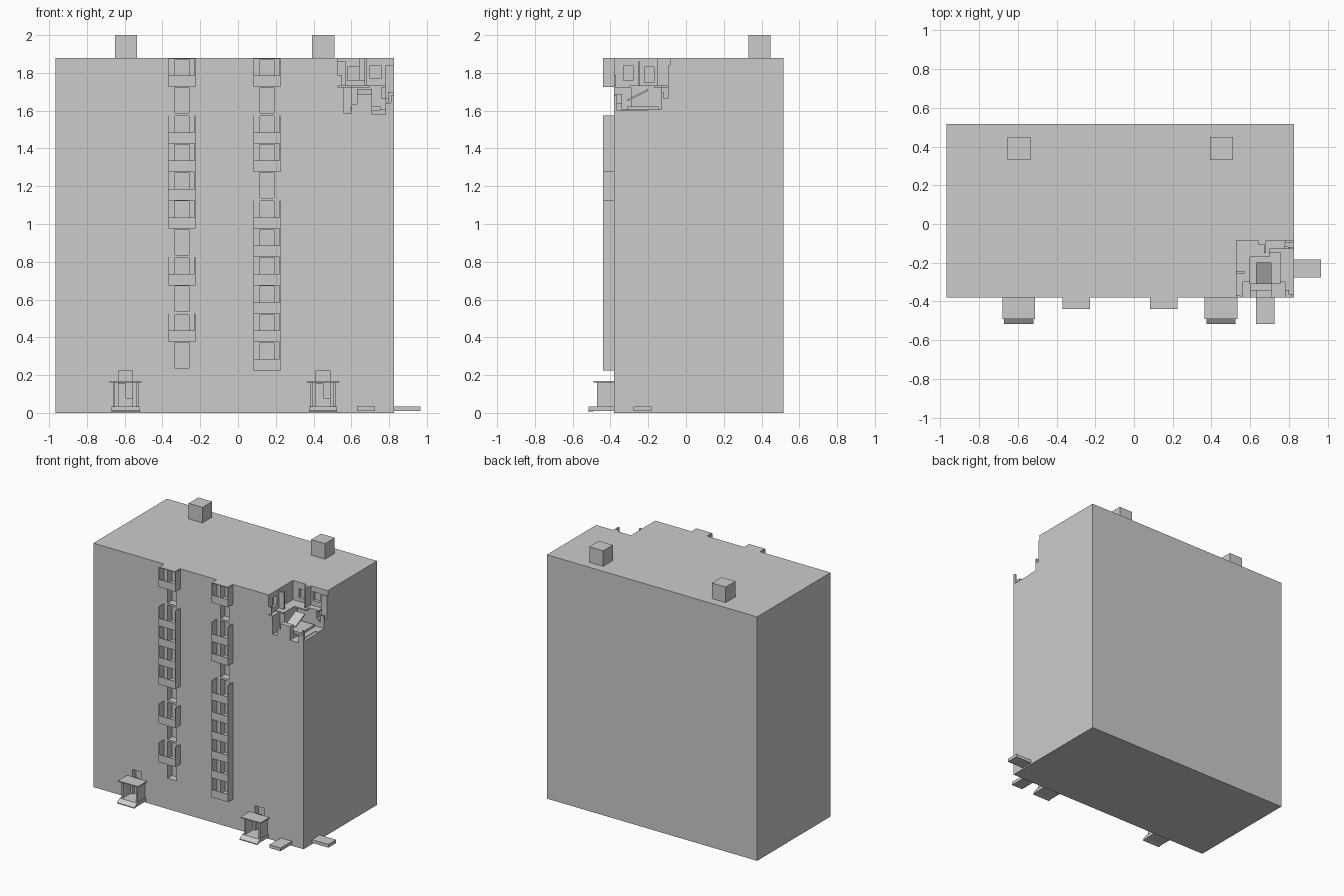
import bpy, bmesh
from mathutils import Vector

if "Cube" in bpy.data.objects:
    bpy.data.objects.remove(bpy.data.objects["Cube"])

FRONT = -0.38


def mesh_of_boxes(name, boxes):
    """One object made of boxes given as (x0, x1, y0, y1, z0, z1)."""
    bm = bmesh.new()
    for x0, x1, y0, y1, z0, z1 in boxes:
        vs = bmesh.ops.create_cube(bm, size=1)['verts']
        for v in vs:
            v.co = Vector(((x0 + x1) / 2 + v.co.x * (x1 - x0),
                           (y0 + y1) / 2 + v.co.y * (y1 - y0),
                           (z0 + z1) / 2 + v.co.z * (z1 - z0)))
    me = bpy.data.meshes.new(name)
    bm.to_mesh(me)
    bm.free()
    ob = bpy.data.objects.new(name, me)
    bpy.context.collection.objects.link(ob)
    return ob


def cut(target, boxes):
    """Subtract boxes from the target and discard the cutter."""
    cutter = mesh_of_boxes("cutter", boxes)
    cutter.hide_render = True
    mod = target.modifiers.new("cut", 'BOOLEAN')
    mod.operation = 'DIFFERENCE'
    mod.solver = 'EXACT'
    mod.use_self = True
    mod.object = cutter
    bpy.context.view_layer.objects.active = target
    bpy.ops.object.modifier_apply(modifier=mod.name)
    bpy.data.objects.remove(cutter)


def prism_x(name, x0, x1, profile):
    """Extrude a (y, z) profile along x."""
    bm = bmesh.new()
    face = bm.faces.new([bm.verts.new((x0, y, z)) for y, z in profile])
    res = bmesh.ops.extrude_face_region(bm, geom=[face])
    verts = [v for v in res['geom'] if isinstance(v, bmesh.types.BMVert)]
    bmesh.ops.translate(bm, verts=verts, vec=(x1 - x0, 0, 0))
    bmesh.ops.recalc_face_normals(bm, faces=bm.faces)
    me = bpy.data.meshes.new(name)
    bm.to_mesh(me)
    bm.free()
    ob = bpy.data.objects.new(name, me)
    bpy.context.collection.objects.link(ob)
    return ob


# Main block
block = mesh_of_boxes("apartment_block", [(-0.967, 0.825, FRONT, 0.515, 0, 1.88)])

# Door recesses on every storey, and the stairwell recess at each entrance
columns = {-0.297: {1, 3, 5, 6, 7, 8, 10}, 0.153: {0, 1, 2, 3, 4, 5, 7, 8, 10}}
entrances = (-0.595, 0.45)
recesses = []
for cx in columns:
    for k in range(11):
        z = 0.225 + 0.15 * k
        recesses.append((cx - 0.037, cx + 0.037, -0.5, FRONT + 0.055, z + 0.012, z + 0.147))
for cx in entrances:
    recesses.append((cx - 0.037, cx + 0.037, -0.5, FRONT + 0.04, 0.035, 0.225))
cut(block, recesses)

# Collapsed top corner: open room, then ragged lower edge
cut(block, [(0.528, 0.9, -0.5, -0.085, 1.725, 1.95)])
cut(block, [
    (0.60, 0.9, -0.34, -0.13, 1.605, 1.8),
    (0.56, 0.60, -0.5, -0.29, 1.585, 1.8),
    (0.59, 0.63, -0.5, -0.30, 1.635, 1.8),
    (0.62, 0.72, -0.5, -0.30, 1.685, 1.8),
    (0.71, 0.78, -0.5, -0.30, 1.58, 1.8),
    (0.77, 0.81, -0.5, -0.32, 1.64, 1.8),
    (0.80, 0.9, -0.365, -0.20, 1.60, 1.8),
    (0.78, 0.9, -0.21, -0.12, 1.645, 1.8),
    (0.76, 0.9, -0.13, -0.085, 1.665, 1.8),
    (0.80, 0.9, -0.5, -0.36, 1.68, 1.8),
])
# Broken openings in the room's two back walls
cut(block, [
    (0.58, 0.64, -0.2, -0.06, 1.76, 1.83),
    (0.70, 0.76, -0.2, -0.06, 1.77, 1.84),
    (0.50, 0.60, -0.22, -0.17, 1.75, 1.83),
    (0.50, 0.60, -0.33, -0.28, 1.76, 1.84),
])

# Floor slab and wall remnants inside the broken room
mesh_of_boxes("broken_floor", [
    (0.528, 0.60, -0.30, -0.085, 1.722, 1.732),
    (0.60, 0.70, -0.17, -0.085, 1.722, 1.732),
    (0.70, 0.78, -0.13, -0.085, 1.722, 1.732),
    (0.595, 0.755, -0.31, -0.145, 1.60, 1.622),
])
mesh_of_boxes("broken_walls", [
    (0.67, 0.682, -0.15, -0.085, 1.73, 1.88),
    (0.528, 0.57, -0.255, -0.243, 1.73, 1.86),
    (0.64, 0.67, -0.105, -0.085, 1.76, 1.88),
    (0.78, 0.825, -0.095, -0.085, 1.66, 1.84),
    (0.528, 0.55, -0.38, -0.37, 1.73, 1.79),
    (0.795, 0.825, -0.13, -0.12, 1.64, 1.70),
])
prism_x("fallen_slab", 0.63, 0.71,
        [(-0.31, 1.65), (-0.20, 1.705), (-0.20, 1.715), (-0.31, 1.66)])

# Balconies: floor, parapet and full-height side screens
t, out, hw = 0.004, -0.44, 0.071
for cx, storeys in columns.items():
    for k in sorted(storeys):
        z = 0.225 + 0.15 * k
        top = min(z + 0.15, 1.88)
        parts = [(cx - hw + t, cx + hw - t, out, FRONT, z, z + 0.008),
                 (cx - hw + t, cx + hw - t, out, out + t, z + 0.008, z + 0.06)]
        for s in (-1, 1):
            a, b = sorted((cx + s * hw, cx + s * (hw - t)))
            parts.append((a, b, out, FRONT, z, top))
        if k == 10:  # roof over the top balcony
            parts.append((cx - hw + t, cx + hw - t, out, FRONT, 1.874, 1.88))
            # top screens reach the roof edge
        mesh_of_boxes("balcony", parts)

# Entrances: porch slab with ramp, side walls, canopy and door
for cx in entrances:
    prism_x("porch_slab", cx - 0.075, cx + 0.075,
            [(FRONT, 0.01), (-0.485, 0.01), (-0.517, 0.005), (-0.517, 0.012),
             (-0.485, 0.035), (FRONT, 0.035)])
    walls = []
    for s in (-1, 1):
        a, b = sorted((cx + s * 0.068, cx + s * 0.055))
        walls.append((a, b, -0.472, FRONT, 0.035, 0.16))
    mesh_of_boxes("porch_walls", walls)
    mesh_of_boxes("porch_canopy", [(cx - 0.085, cx + 0.085, -0.49, FRONT, 0.16, 0.168)])
    mesh_of_boxes("entrance_door", [(cx - 0.037, cx + 0.003, -0.36, -0.352, 0.035, 0.155),
                                    (cx + 0.003, cx + 0.037, -0.36, -0.352, 0.035, 0.08)])

# Roof stair housings
for cx in (-0.593, 0.452):
    mesh_of_boxes("roof_housing", [(cx - 0.059, cx + 0.059, 0.33, 0.448, 1.88, 2.0)])

# Ground-level service slabs
mesh_of_boxes("front_service_slab", [(0.63, 0.725, -0.517, FRONT, 0.01, 0.035)])
mesh_of_boxes("side_service_slab", [(0.825, 0.965, -0.277, -0.182, 0.01, 0.035)])
